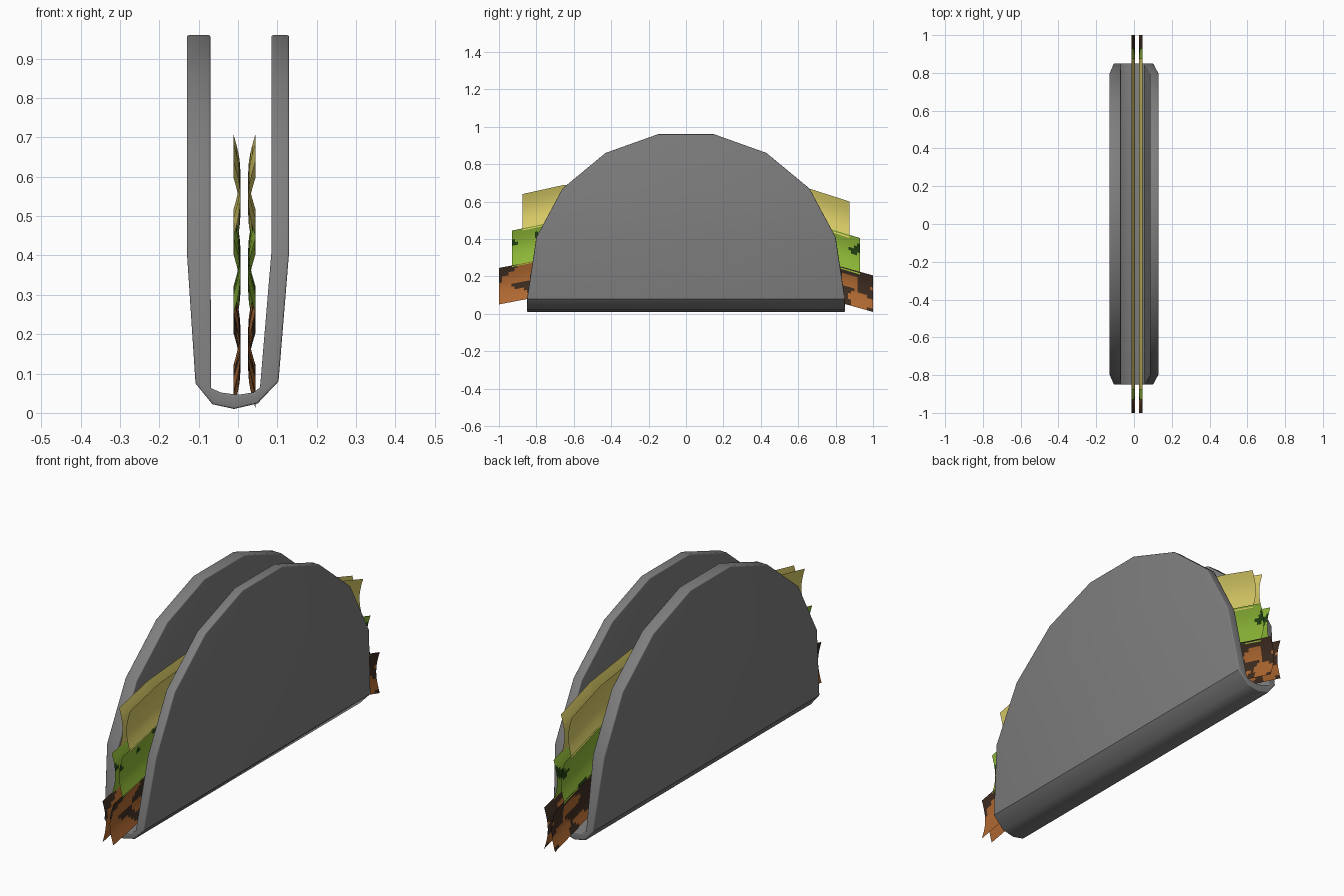
import bpy, bmesh, math
from mathutils import Vector, noise

if "Cube" in bpy.data.objects:
    bpy.data.objects.remove(bpy.data.objects["Cube"])


def material(name, rgb):
    """Flat colour from 0-255 display values."""
    lin = [((c / 255 + 0.055) / 1.055) ** 2.4 for c in rgb]
    m = bpy.data.materials.new(name)
    m.diffuse_color = (*lin, 1)
    m.use_nodes = True
    m.node_tree.nodes["Principled BSDF"].inputs["Base Color"].default_value = m.diffuse_color
    return m


shell_grey = material("shell grey", (126, 126, 126))
beef_brown = material("beef brown", (178, 106, 50))
beef_dark = material("beef dark", (64, 46, 34))
lettuce_green = material("lettuce green", (144, 186, 56))
lettuce_dark = material("lettuce dark", (34, 66, 18))
cheese_yellow = material("cheese yellow", (220, 206, 104))


def finish(bm, name, mats, angle):
    mesh = bpy.data.meshes.new(name)
    bm.to_mesh(mesh)
    bm.free()
    for m in mats:
        mesh.materials.append(m)
    ob = bpy.data.objects.new(name, mesh)
    bpy.context.collection.objects.link(ob)
    bpy.ops.object.select_all(action='DESELECT')
    ob.select_set(True)
    bpy.context.view_layer.objects.active = ob
    bpy.ops.object.shade_smooth_by_angle(angle=math.radians(angle))
    return ob


# Folded shell: stations run down the left wall, under, and up the right wall
walls = [(0.96, 0.15), (0.86, 0.43), (0.67, 0.66), (0.41, 0.80)]   # z, half length
stations = [((-0.13, z), (-0.07, z), y) for z, y in walls]         # outer, inner, half length
stations += [((-0.108, 0.075), (-0.068, 0.063), 0.85),
             ((-0.065, 0.022), (-0.045, 0.052), 0.85),
             ((-0.01, 0.01), (0.0, 0.046), 0.85),
             ((0.05, 0.024), (0.04, 0.052), 0.85),
             ((0.103, 0.08), (0.056, 0.065), 0.85)]
stations += [((0.13, z), (0.085, z), y) for z, y in reversed(walls)]

bm = bmesh.new()
rings = []
for (ox, oz), (ix, iz), y in stations:
    rings.append([bm.verts.new(p) for p in
                  ((ox, -y, oz), (ox, y, oz), (ix, y, iz), (ix, -y, iz))])
rim = []
for a, b in zip(rings, rings[1:]):
    for i in range(4):
        j = (i + 1) % 4
        f = bm.faces.new((a[i], a[j], b[j], b[i]))
        if i % 2:
            rim.append(f)
rim += [bm.faces.new(rings[0]), bm.faces.new(rings[-1])]
bmesh.ops.recalc_face_normals(bm, faces=bm.faces)
rim_set = set(rim)
edges = [e for e in bm.edges if sum(f in rim_set for f in e.link_faces) == 1]
bmesh.ops.bevel(bm, geom=edges, offset=0.016, segments=3, profile=0.5,
                affect='EDGES', clamp_overlap=True)
finish(bm, "taco_shell", [shell_grey], 35)


def sag(s):
    """Drop of a filling strip along its length, s from -1 to 1."""
    pts = [(-1, -0.07), (-0.75, -0.022), (-0.4, 0.0), (0.4, 0.0), (0.75, -0.04), (1, -0.11)]
    for (a, da), (b, db) in zip(pts, pts[1:]):
        if s <= b:
            return da + (db - da) * (s - a) / (b - a)
    return pts[-1][1]


def filling(name, side, half, top, mats, threshold):
    """Thin bowed strip, with noise-shaped dark patches."""
    x0, bow = (-0.012, 0.018) if side < 0 else (0.045, -0.019)
    nu, nv, height = 120, 12, 0.195
    bm = bmesh.new()
    grid = []
    for i in range(nu + 1):
        s = -1 + 2 * i / nu
        grid.append([bm.verts.new((x0 + bow * math.sin(math.pi * j / nv), s * half,
                                   top + sag(s) - height * j / nv)) for j in range(nv + 1)])
    for i in range(nu):
        for j in range(nv):
            f = bm.faces.new((grid[i][j], grid[i][j + 1], grid[i + 1][j + 1], grid[i + 1][j]))
            c = f.calc_center_median()
            n = noise.noise(Vector((top * 9, c.y * 9, c.z * 16)))
            if len(mats) > 1 and n > threshold:
                f.material_index = 1
    finish(bm, name, mats, 60)


# Two sheets of each filling, stacked from meat up to cheese
for side, label in ((-1, "left"), (1, "right")):
    filling("beef_" + label, side, 1.0, 0.315, [beef_brown, beef_dark], 0.08)
    filling("lettuce_" + label, side, 0.93, 0.515, [lettuce_green, lettuce_dark], 0.25)
    filling("cheese_" + label, side, 0.875, 0.71, [cheese_yellow], 9)
